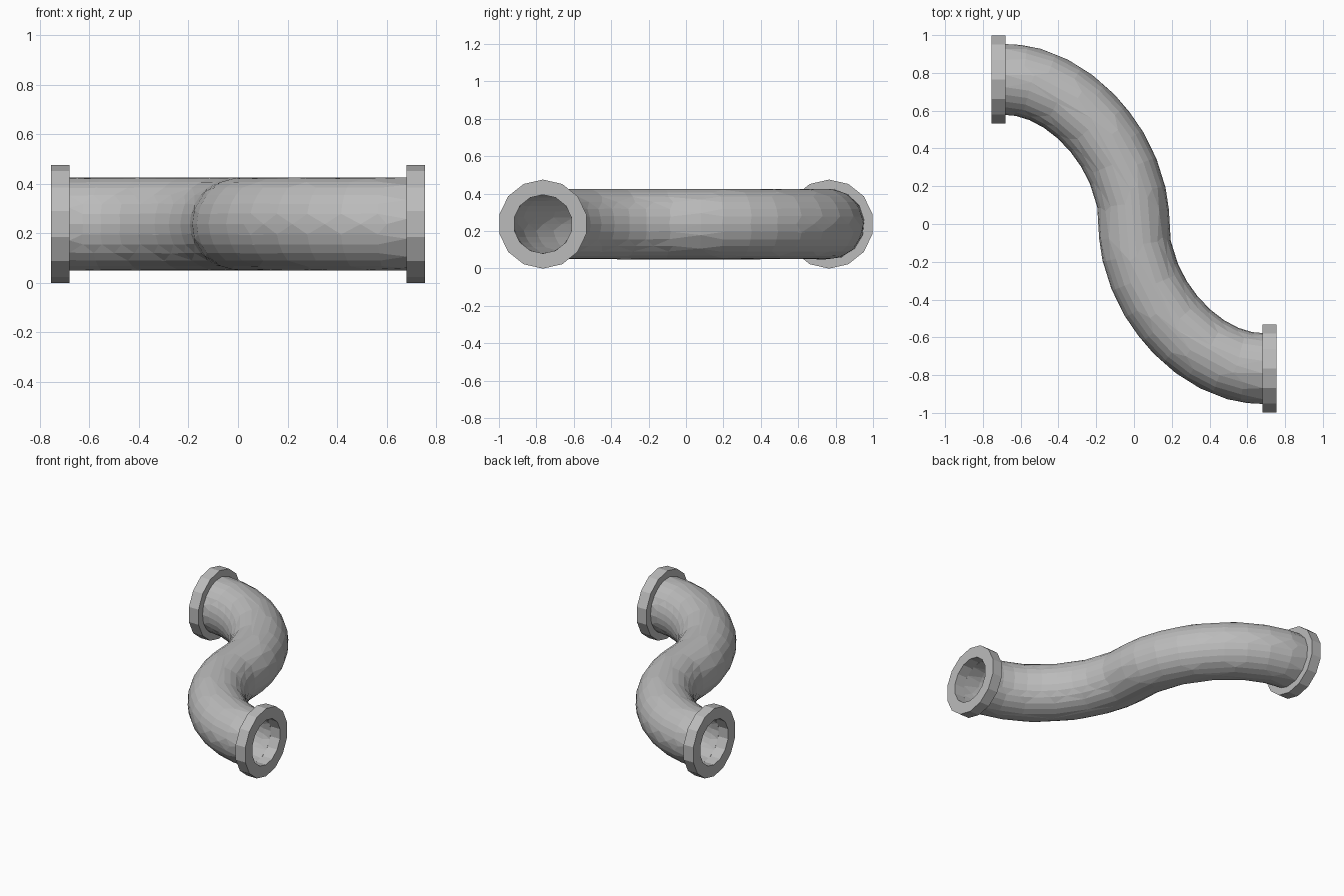
import bpy, bmesh, math
from mathutils import Vector
from mathutils.geometry import interpolate_bezier

if "Cube" in bpy.data.objects:
    bpy.data.objects.remove(bpy.data.objects["Cube"], do_unlink=True)

MID_Z = 0.237                      # height of the pipe axis
END_X, END_Y = 0.68, 0.765         # where the bend meets each flange
PIPE_R, BORE_R, FLANGE_R = 0.188, 0.157, 0.238
FLANGE_X = 0.755

metal = bpy.data.materials.new("grey metal")
metal.use_nodes = True
color = (0.5, 0.5, 0.5, 1)
metal.diffuse_color = color
metal.node_tree.nodes["Principled BSDF"].inputs["Base Color"].default_value = color


def make_ring_solid(name, path, outer, inner, sides):
    """Sweep a hollow circular section along a path lying in the ground plane."""
    bm = bmesh.new()
    up = Vector((0, 0, 1))
    loops = []
    stations = [(i, outer) for i in range(len(path))]
    stations += [(i, inner) for i in reversed(range(len(path)))]
    for i, radius in stations:
        if i in (0, len(path) - 1):
            tangent = Vector((1, 0, 0))
        else:
            tangent = (path[i + 1] - path[i - 1]).normalized()
        side = up.cross(tangent)
        loops.append([bm.verts.new(path[i] + radius * (math.cos(a) * up + math.sin(a) * side))
                      for a in (math.tau * k / sides for k in range(sides))])
    for a, b in zip(loops, loops[1:] + loops[:1]):
        for k in range(sides):
            n = (k + 1) % sides
            bm.faces.new((a[k], a[n], b[n], b[k]))
    bmesh.ops.recalc_face_normals(bm, faces=bm.faces)
    mesh = bpy.data.meshes.new(name)
    bm.to_mesh(mesh)
    bm.free()
    mesh.materials.append(metal)
    obj = bpy.data.objects.new(name, mesh)
    bpy.context.collection.objects.link(obj)
    return obj


# S-shaped axis: one bend, then the same bend turned half round
bend = interpolate_bezier(Vector((-END_X, END_Y, MID_Z)),
                          Vector((-END_X / 2, END_Y, MID_Z)),
                          Vector((0, END_Y / 2, MID_Z)),
                          Vector((0, 0, MID_Z)), 19)
axis = bend + [Vector((-p.x, -p.y, p.z)) for p in reversed(bend[:-1])]

# Hollow pipe, reduced to irregular flat facets
pipe = make_ring_solid("pipe", axis, PIPE_R, BORE_R, 28)
facets = pipe.modifiers.new("facets", 'DECIMATE')
facets.ratio = 0.4

# Collar at each end
for name, s in (("front_flange", 1), ("back_flange", -1)):
    xs = sorted((s * END_X, s * FLANGE_X))
    make_ring_solid(name, [Vector((x, -s * END_Y, MID_Z)) for x in xs],
                    FLANGE_R, BORE_R, 14)
